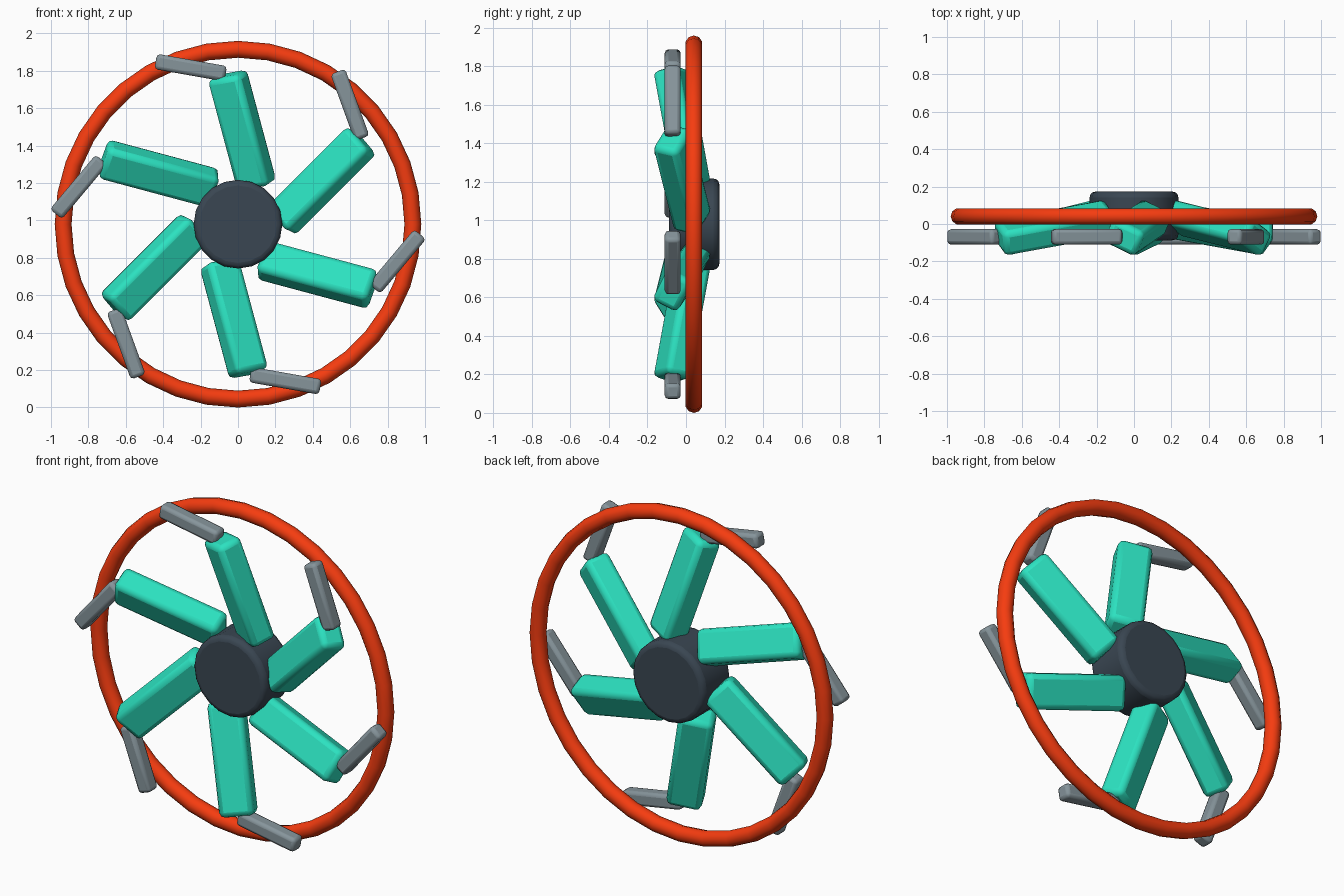
import bpy
from math import radians, pi
from mathutils import Matrix

if "Cube" in bpy.data.objects:
    bpy.data.objects.remove(bpy.data.objects["Cube"])

CZ = 0.98      # height of the wheel axis
COUNT = 6
CENTRE = Matrix.Translation((0, 0, CZ))


def material(name, rgb):
    m = bpy.data.materials.new(name)
    m.diffuse_color = (*rgb, 1)
    m.use_nodes = True
    m.node_tree.nodes["Principled BSDF"].inputs["Base Color"].default_value = m.diffuse_color
    return m


RED = material("rim_red", (0.92, 0.045, 0.005))
TEAL = material("blade_teal", (0.025, 0.76, 0.53))
DARK = material("hub_dark", (0.042, 0.062, 0.085))
STEEL = material("tip_grey", (0.24, 0.30, 0.33))


def finish(ob, name, mat, bevel=0.0, segments=2):
    ob.name = name
    ob.data.materials.append(mat)
    bpy.ops.object.shade_smooth_by_angle(angle=radians(40))
    if bevel:
        b = ob.modifiers.new("bevel", 'BEVEL')
        b.width = bevel
        b.segments = segments
        b.limit_method = 'ANGLE'
        b.angle_limit = radians(40)
    return ob


def box(name, size, matrix, mat, bevel):
    bpy.ops.mesh.primitive_cube_add(size=1)
    ob = bpy.context.object
    ob.data.transform(Matrix.Diagonal((*size, 1)))
    ob.matrix_world = matrix
    return finish(ob, name, mat, bevel)


# Outer rim
bpy.ops.mesh.primitive_torus_add(major_radius=0.935, minor_radius=0.045,
                                 major_segments=36, minor_segments=10,
                                 location=(0, 0.041, CZ), rotation=(pi / 2, 0, 0))
finish(bpy.context.object, "rim", RED)

# Hub drum
bpy.ops.mesh.primitive_cylinder_add(vertices=20, radius=0.237, depth=0.26,
                                    location=(0, 0.043, CZ), rotation=(pi / 2, 0, 0))
finish(bpy.context.object, "hub", DARK, 0.03, 3)

# Blade: pitched about its length, tip tipped forward, then swept in the wheel plane
blade_local = (Matrix.Translation((0.022, -0.02, 0.502))
               @ Matrix.Rotation(radians(-15), 4, 'Y')
               @ Matrix.Rotation(radians(10), 4, 'X')
               @ Matrix.Rotation(radians(-26), 4, 'Z'))
# Small bar near the rim at each blade tip
bar_local = (Matrix.Translation((-0.253, -0.069, 0.837))
             @ Matrix.Rotation(radians(10), 4, 'Y'))

for i in range(COUNT):
    spin = CENTRE @ Matrix.Rotation(2 * pi * i / COUNT, 4, 'Y')
    box(f"blade_{i + 1}", (0.193, 0.146, 0.625), spin @ blade_local, TEAL, 0.03)
    box(f"tip_bar_{i + 1}", (0.38, 0.083, 0.083), spin @ bar_local, STEEL, 0.019)
